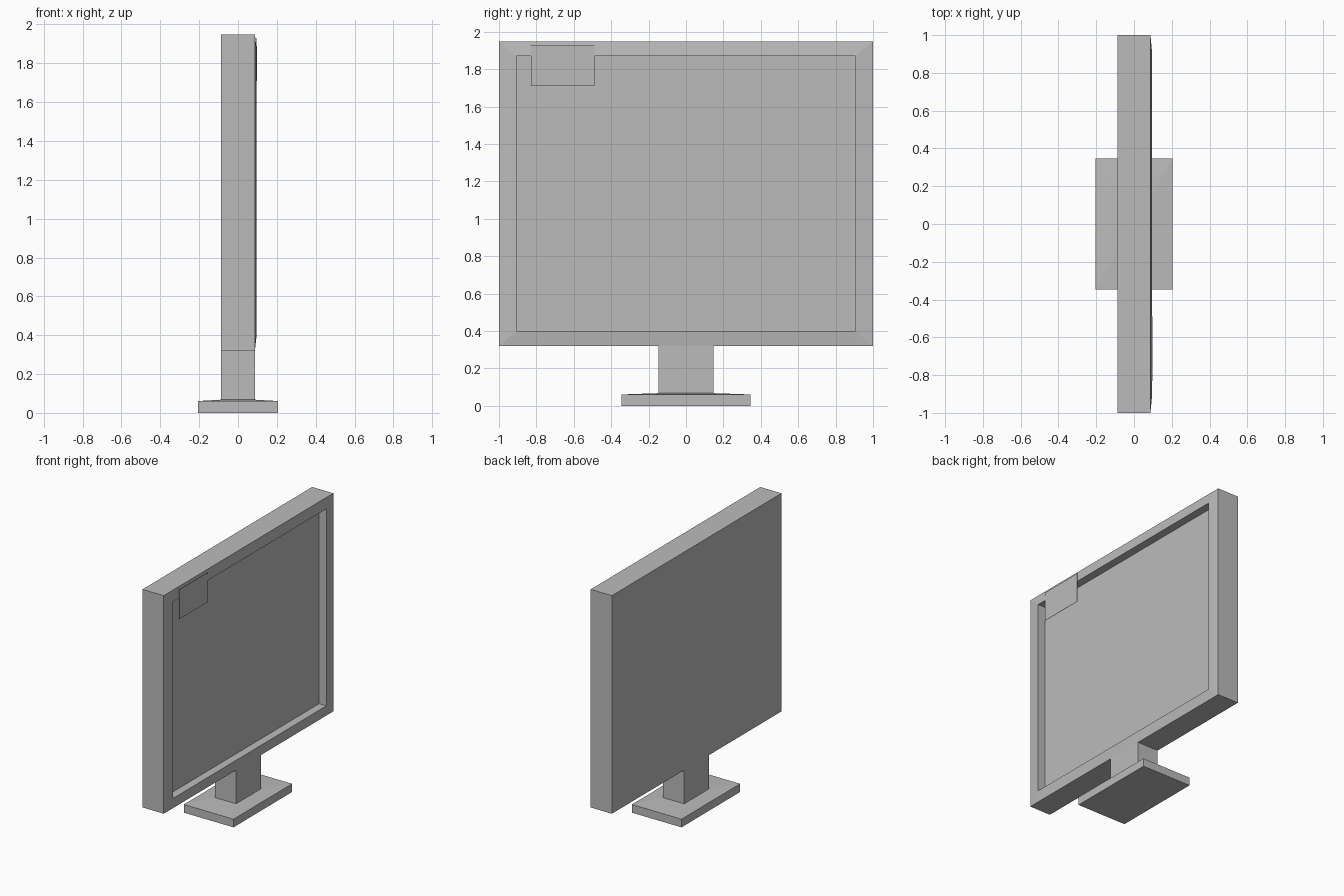
import bpy
import bmesh

if "Cube" in bpy.data.objects:
    bpy.data.objects.remove(bpy.data.objects["Cube"], do_unlink=True)

grey = bpy.data.materials.new("plain_grey")
grey.use_nodes = True
grey.diffuse_color = (0.5, 0.5, 0.5, 1)
grey.node_tree.nodes["Principled BSDF"].inputs["Base Color"].default_value = (0.5, 0.5, 0.5, 1)


def loft(name, rings, axis, caps=(True, True)):
    """Join rectangles (position, a0, a1, b0, b1) along the x or z axis."""
    bm = bmesh.new()
    loops = []
    for p, a0, a1, b0, b1 in rings:
        corners = [(a0, b0), (a1, b0), (a1, b1), (a0, b1)]
        loops.append([bm.verts.new((p, a, b) if axis == "x" else (a, b, p))
                      for a, b in corners])
    for low, high in zip(loops, loops[1:]):
        for i in range(4):
            j = (i + 1) % 4
            bm.faces.new((low[i], low[j], high[j], high[i]))
    if caps[0]:
        bm.faces.new(loops[0][::-1])
    if caps[1]:
        bm.faces.new(loops[-1])
    mesh = bpy.data.meshes.new(name)
    bm.to_mesh(mesh)
    bm.free()
    mesh.materials.append(grey)
    obj = bpy.data.objects.new(name, mesh)
    bpy.context.collection.objects.link(obj)
    return obj


back, front, lip, recess = -0.088, 0.087, 0.096, 0.036
outer = (-1, 1, 0.32, 1.948)
opening = (-0.905, 0.905, 0.40, 1.87)

# Casing with a slightly raised bezel around the recessed opening
loft("casing", [(back, *outer), (front, *outer), (lip, *opening), (recess, *opening)],
     "x", caps=(True, False))

# Flat screen at the bottom of the recess
loft("screen", [(recess - 0.004, *opening), (recess, *opening)], "x")

# Thin tag overlapping the upper corner of the opening
tag = (-0.83, -0.49, 1.71, 1.93)
loft("corner_tag", [(lip - 0.001, *tag), (lip + 0.001, *tag)], "x")

# Neck flush with the casing
neck = (back, front, -0.147, 0.147)
loft("neck", [(0.066, *neck), (0.32, *neck)], "z")

# Plinth with a gently sloping top
plinth = (-0.205, 0.205, -0.346, 0.346)
loft("plinth", [(0, *plinth), (0.061, *plinth), (0.068, *neck)], "z")
